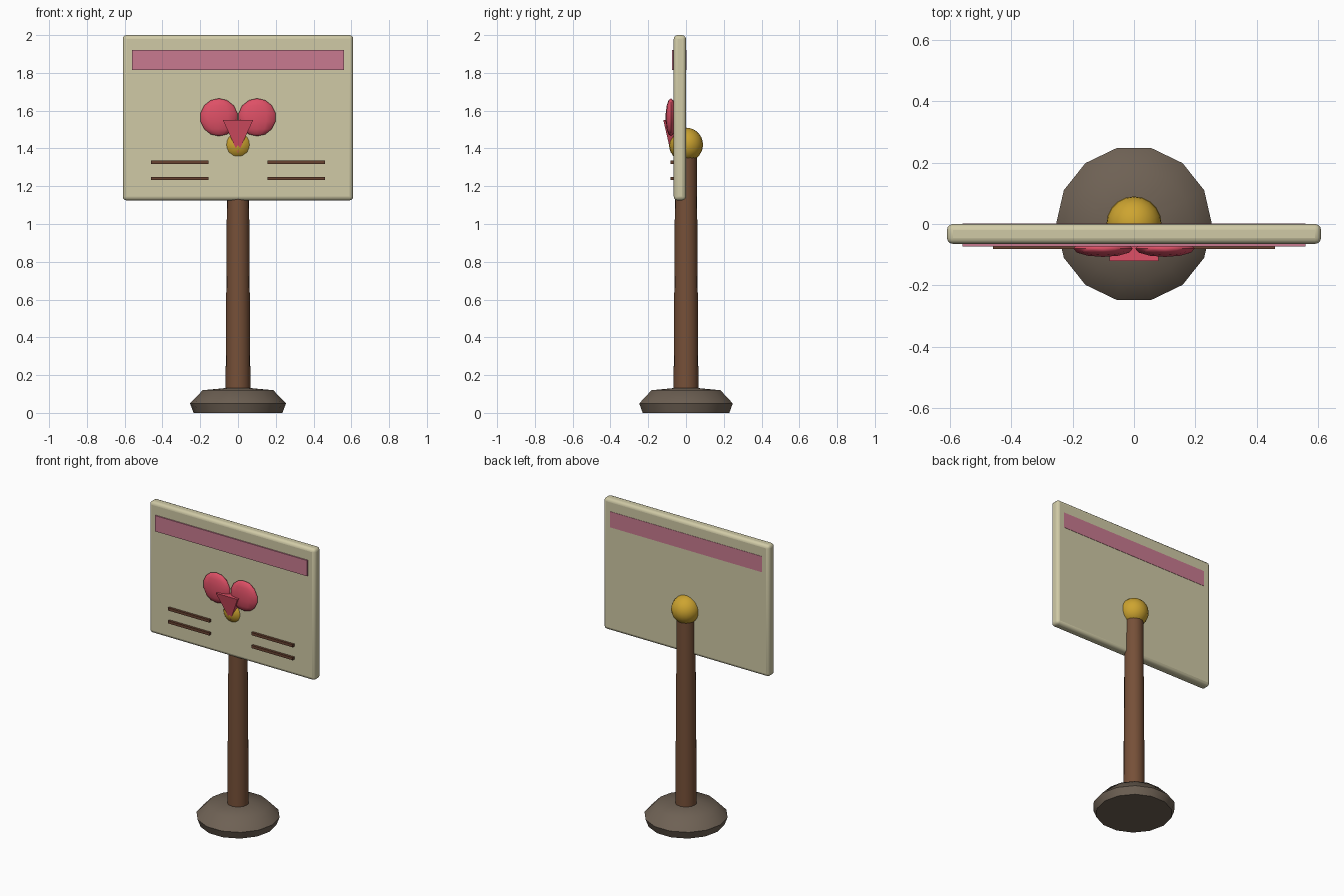
import bpy, bmesh, math

if "Cube" in bpy.data.objects:
    bpy.data.objects.remove(bpy.data.objects["Cube"])


def material(name, r, g, b):
    lin = [((c / 255 + 0.055) / 1.055) ** 2.4 for c in (r, g, b)]
    m = bpy.data.materials.new(name)
    m.diffuse_color = (*lin, 1)
    m.use_nodes = True
    m.node_tree.nodes["Principled BSDF"].inputs["Base Color"].default_value = m.diffuse_color
    return m


CREAM = material("cream", 208, 202, 166)
ROSE = material("dusty_rose", 200, 122, 144)
PINK = material("pink", 222, 80, 102)
GOLD = material("gold", 205, 164, 48)
WOOD = material("brown_wood", 118, 80, 56)
DARK = material("dark_brown", 104, 66, 48)
STONE = material("stone", 110, 97, 84)


def finish(name, mat, smooth=None):
    ob = bpy.context.object
    ob.name = name
    ob.data.materials.append(mat)
    bpy.ops.object.transform_apply(location=False, rotation=True, scale=True)
    if smooth:
        bpy.ops.object.shade_smooth_by_angle(angle=math.radians(smooth))
    return ob


def box(name, mat, x, y, z):
    """Box from (min, max) ranges."""
    lo, hi = zip(x, y, z)
    bpy.ops.mesh.primitive_cube_add(size=1, location=[(a + b) / 2 for a, b in zip(lo, hi)])
    bpy.context.object.scale = [b - a for a, b in zip(lo, hi)]
    return finish(name, mat)


def ball(name, mat, loc, scale, segs, rings):
    bpy.ops.mesh.primitive_uv_sphere_add(segments=segs, ring_count=rings, radius=1, location=loc)
    bpy.context.object.scale = scale
    return finish(name, mat, 60)


# Stone foot: 14-sided lathe profile
bm = bmesh.new()
N = 14
rings = []
for r, z in [(0.235, 0), (0.254, 0.05), (0.187, 0.12), (0.06, 0.132)]:
    rings.append([bm.verts.new((r * math.cos(2 * math.pi * i / N),
                                r * math.sin(2 * math.pi * i / N), z)) for i in range(N)])
for a, b in zip(rings, rings[1:]):
    for i in range(N):
        j = (i + 1) % N
        bm.faces.new((a[i], a[j], b[j], b[i]))
bm.faces.new(rings[0][::-1])
bm.faces.new(rings[-1])
me = bpy.data.meshes.new("foot")
bm.to_mesh(me)
bm.free()
foot = bpy.data.objects.new("foot", me)
bpy.context.collection.objects.link(foot)
bpy.context.view_layer.objects.active = foot
foot.select_set(True)
finish("foot", STONE, 60)

# Post, slightly tapered
bpy.ops.mesh.primitive_cone_add(vertices=16, radius1=0.066, radius2=0.057, depth=1.32,
                                location=(0, 0, 0.74))
finish("post", WOOD, 40)

# Finial ball
ball("finial", GOLD, (0, 0, 1.42), (0.09, 0.09, 0.09), 20, 14)

# Board with rounded edges
board = box("board", CREAM, (-0.61, 0.61), (-0.065, 0), (1.125, 2.0))
bev = board.modifiers.new("rounding", 'BEVEL')
bev.width = 0.02
bev.segments = 3
bpy.ops.object.shade_smooth_by_angle(angle=math.radians(40))

# Header band passes through the board
box("header_band", ROSE, (-0.56, 0.56), (-0.073, 0.002), (1.815, 1.92))

# Heart: two flattened lobes and a square point
for s, side in ((-1, "left"), (1, "right")):
    ball(f"heart_lobe_{side}", PINK, (s * 0.101, -0.08, 1.565), (0.1, 0.028, 0.1), 12, 7)
    # Text-like slats
    for i, z in enumerate((1.241, 1.327)):
        box(f"slat_{side}_{i}", DARK, sorted((s * 0.155, s * 0.46)), (-0.081, -0.06),
            (z - 0.009, z + 0.009))

bpy.ops.mesh.primitive_cone_add(vertices=4, radius1=1, radius2=0, depth=0.175,
                                location=(0, -0.08, 1.4625))
point = bpy.context.object
for v in point.data.vertices:
    x, y, z = v.co
    c = math.sqrt(0.5)
    v.co = ((x - y) * 0.08, (x + y) * 0.04, -z)  # turn 45 degrees, flatten, point down
point.data.flip_normals()
finish("heart_point", PINK)
